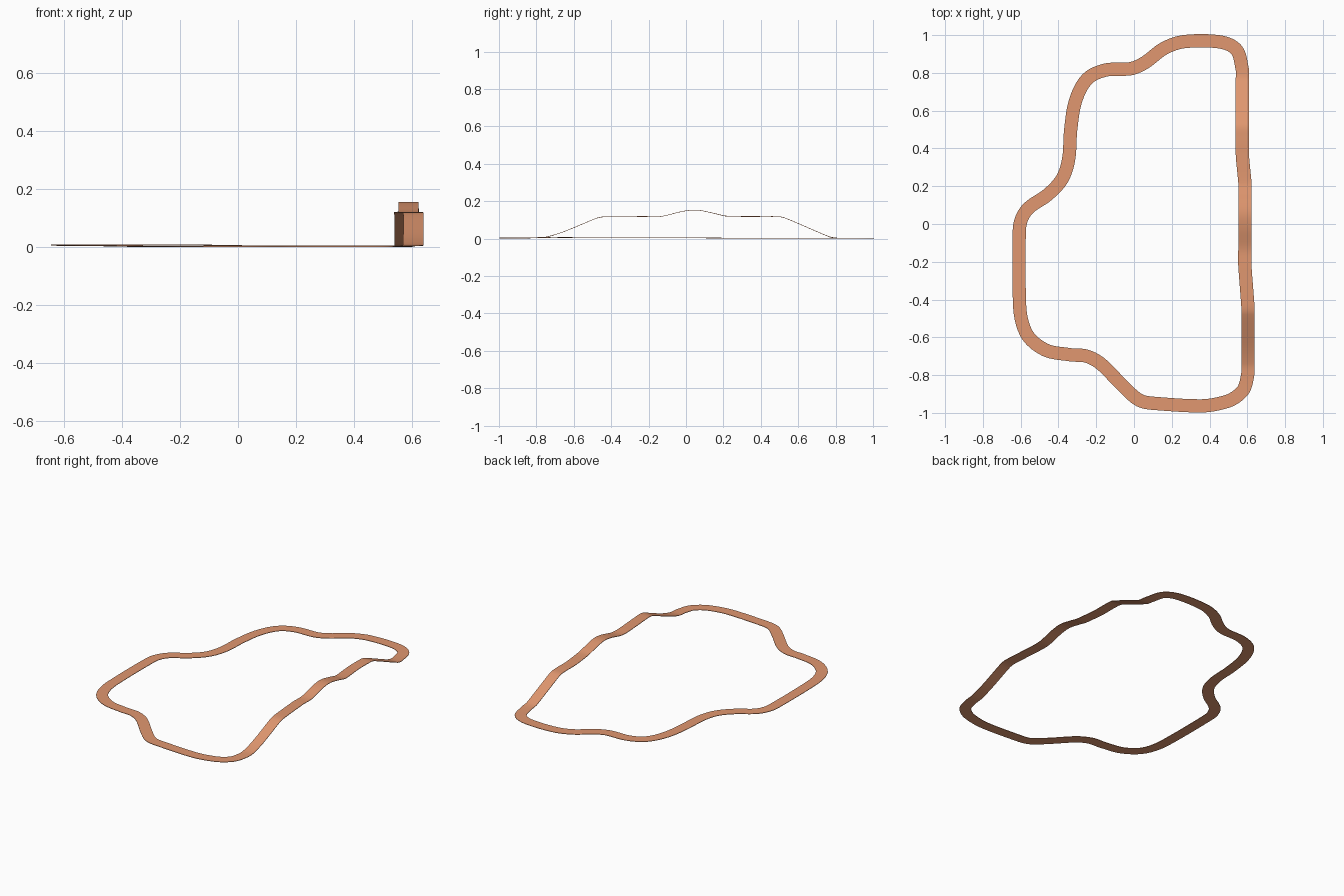
import bpy, bmesh
from mathutils import Vector

if "Cube" in bpy.data.objects:
    bpy.data.objects.remove(bpy.data.objects["Cube"])

WIDTH = 0.07
THICK = 0.003
STEPS = 8

# Centre line of the circuit, clockwise from the top straight: x, y, z
PATH = [Vector(p) for p in (
    (0.27, 0.966, 0.003), (0.44, 0.966, 0.003), (0.54, 0.925, 0.003), (0.573, 0.82, 0.004),
    (0.573, 0.76, 0.014), (0.573, 0.53, 0.112), (0.573, 0.46, 0.120), (0.574, 0.36, 0.120),
    (0.587, 0.22, 0.122), (0.587, 0.15, 0.137), (0.587, 0.06, 0.154), (0.587, -0.02, 0.147),
    (0.587, -0.13, 0.121), (0.587, -0.22, 0.120), (0.602, -0.42, 0.119), (0.604, -0.48, 0.110),
    (0.604, -0.64, 0.044), (0.603, -0.74, 0.012), (0.6, -0.81, 0.006), (0.572, -0.887, 0.005),
    (0.49, -0.94, 0.005), (0.35, -0.963, 0.005), (0.10, -0.949, 0.005), (0.02, -0.928, 0.005),
    (-0.066, -0.85, 0.006), (-0.17, -0.745, 0.008), (-0.25, -0.7, 0.008), (-0.34, -0.692, 0.008),
    (-0.473, -0.665, 0.008), (-0.572, -0.575, 0.007), (-0.606, -0.42, 0.007),
    (-0.607, -0.03, 0.007), (-0.567, 0.075, 0.006), (-0.457, 0.155, 0.005), (-0.38, 0.24, 0.004),
    (-0.345, 0.35, 0.003), (-0.335, 0.5, 0.003), (-0.31, 0.65, 0.003), (-0.25, 0.765, 0.003),
    (-0.15, 0.815, 0.003), (-0.02, 0.822, 0.003), (0.06, 0.856, 0.003), (0.16, 0.93, 0.003))]


def smooth_loop(pts):
    """Closed smooth curve; long segments set the tangents so straights stay straight."""
    n = len(pts)
    tans = []
    for i in range(n):
        a, b = pts[i] - pts[i - 1], pts[(i + 1) % n] - pts[i]
        tans.append((a * a.length + b * b.length).normalized())
    out = []
    for i in range(n):
        p, q = pts[i], pts[(i + 1) % n]
        d = (q - p).length
        for k in range(STEPS):
            t = k / STEPS
            out.append(p * (2*t**3 - 3*t**2 + 1) + tans[i] * d * (t**3 - 2*t**2 + t)
                       + q * (3*t**2 - 2*t**3) + tans[(i + 1) % n] * d * (t**3 - t**2))
    return out


# Road ribbon: a thin strip, level across its width, following the path
line = smooth_loop(PATH)
low = min(p.z for p in line) - THICK
bm = bmesh.new()
rings = []
for i, p in enumerate(line):
    t = line[(i + 1) % len(line)] - line[i - 1]
    side = Vector((-t.y, t.x, 0)).normalized() * WIDTH / 2
    top = Vector((p.x, p.y, p.z - low))
    down = Vector((0, 0, -THICK))
    rings.append([bm.verts.new(v) for v in
                  (top + side, top - side, top - side + down, top + side + down)])
for i, a in enumerate(rings):
    b = rings[(i + 1) % len(rings)]
    for k in range(4):
        m = (k + 1) % 4
        bm.faces.new((a[k], a[m], b[m], b[k]))
bmesh.ops.recalc_face_normals(bm, faces=bm.faces[:])
mesh = bpy.data.meshes.new("track_road")
bm.to_mesh(mesh)
bm.free()

mat = bpy.data.materials.new("road_orange")
mat.diffuse_color = (0.75, 0.31, 0.16, 1)
mat.use_nodes = True
mat.node_tree.nodes["Principled BSDF"].inputs["Base Color"].default_value = mat.diffuse_color
mesh.materials.append(mat)
road = bpy.data.objects.new("track_road", mesh)
bpy.context.collection.objects.link(road)

# Smooth along the road, sharp at its edges
bpy.context.view_layer.objects.active = road
road.select_set(True)
bpy.ops.object.shade_smooth_by_angle()
